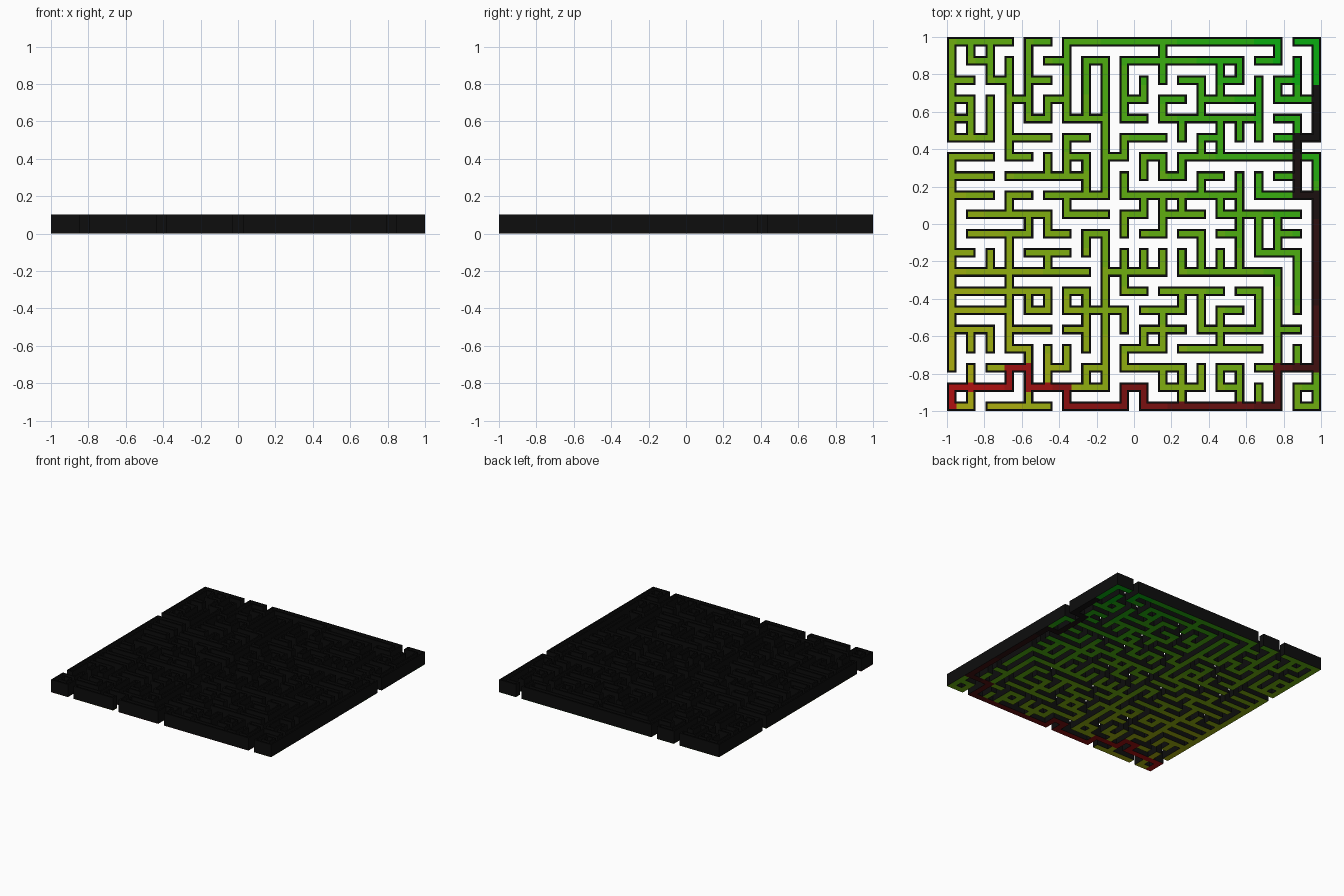
import bpy, bmesh, random

if "Cube" in bpy.data.objects:
    bpy.data.objects.remove(bpy.data.objects["Cube"])

N = 39                 # corridor cells per side (20 junctions + 19 links)
S = 2.0 / N            # cell size
H = 0.103              # wall height
T = 0.011              # wall thickness
random.seed(4)
links = set()          # pairs of neighbouring junctions, counted from back left


def run(i0, j0, i1, j1):
    """Join junctions along a straight line, return its junctions."""
    n = max(abs(i1 - i0), abs(j1 - j0))
    pts = [(i0 + (i1 - i0) * k // n, j0 + (j1 - j0) * k // n) for k in range(n + 1)]
    for a, b in zip(pts, pts[1:]):
        links.add((min(a, b), max(a, b)))


def ring(i, j, w=1, h=1):
    run(i, j, i + w, j)
    run(i, j + h, i + w, j + h)
    run(i, j, i, j + h)
    run(i + w, j, i + w, j + h)


# Outer border, interrupted only by its gaps
GAPS = {"back": (3, 5, 17), "front": (1, 5, 9, 17), "left": (5, 17), "right": (5,)}
closed = set()
for k in range(19):
    for side, a, b in (("back", (k, 0), (k + 1, 0)), ("front", (k, 19), (k + 1, 19)),
                       ("left", (0, k), (0, k + 1)), ("right", (19, k), (19, k + 1))):
        (closed if k in GAPS[side] else links).add((a, b))

# Solution route, front left to back right
TURNS = [(0, 19), (0, 18), (3, 18), (3, 17), (4, 17), (4, 18), (6, 18), (6, 19),
         (9, 19), (9, 18), (10, 18), (10, 19), (17, 19), (17, 17), (19, 17),
         (19, 8), (18, 8), (18, 5), (19, 5), (19, 2)]
route = []
for (a, b), (c, d) in zip(TURNS, TURNS[1:]):
    run(a, b, c, d)
    n = 2 * max(abs(c - a), abs(d - b))
    route += [(2 * a + (c > a) * k - (c < a) * k,
               2 * b + (d > b) * k - (d < b) * k) for k in range(n)]

# Small square rings and longer rings
for i, j in ((1, 0), (0, 3), (0, 4), (14, 1), (17, 2), (13, 5), (6, 6), (11, 8),
             (14, 8), (4, 13), (6, 13), (10, 15), (7, 17), (11, 17), (14, 17),
             (18, 18), (0, 18)):
    ring(i, j)
for i, j, w, h in ((16, 9, 1, 2), (7, 1, 1, 3), (13, 3, 3, 1), (18, 6, 1, 2), (0, 13, 3, 1)):
    ring(i, j, w, h)

# Long straight corridors: across, then front to back
for j, i0, i1 in ((1, 9, 15), (12, 13, 17), (12, 0, 6), (8, 10, 13), (16, 12, 16),
                  (15, 13, 16), (6, 13, 18)):
    run(i0, j, i1, j)
for i, j0, j1 in ((6, 0, 4), (9, 1, 4), (8, 4, 8), (15, 7, 12), (17, 12, 17),
                  (8, 12, 17), (3, 12, 16), (11, 0, 1)):
    run(i, j0, i, j1)

# Remaining junctions: grow a random maze that joins everything up
group = {(i, j): (i, j) for i in range(20) for j in range(20)}


def root(p):
    while group[p] != p:
        p = group[p]
    return p


for a, b in sorted(links):
    group[root(a)] = root(b)
options = [((i, j), q) for i in range(20) for j in range(20)
           for q in ((i + 1, j), (i, j + 1)) if q in group]
random.shuffle(options)
for a, b in options:
    if (a, b) not in closed and root(a) != root(b):
        group[root(a)] = root(b)
        links.add((a, b))

filled = {(2 * i, 2 * j) for i, j in group}
filled |= {(a[0] + b[0], a[1] + b[1]) for a, b in links}


def px(c):
    return -1 + c * S


def py(r):
    return 1 - r * S


def make_object(name, bm, color):
    mat = bpy.data.materials.new(name + "_paint")
    mat.diffuse_color = (*color, 1)
    mat.use_nodes = True
    mat.node_tree.nodes["Principled BSDF"].inputs["Base Color"].default_value = mat.diffuse_color
    me = bpy.data.meshes.new(name)
    bm.to_mesh(me)
    bm.free()
    me.materials.append(mat)
    bpy.context.collection.objects.link(bpy.data.objects.new(name, me))


def floor(name, cells, color):
    bm = bmesh.new()
    for c, r in cells:
        bm.faces.new([bm.verts.new((px(c + u), py(r + v), 0))
                      for u, v in ((0, 1), (1, 1), (1, 0), (0, 0))])
    bmesh.ops.remove_doubles(bm, verts=bm.verts, dist=1e-4)
    make_object(name, bm, color)


def box(bm, x0, x1, y0, y1):
    v = [bm.verts.new((x, y, z)) for z in (0.001, H)
         for x, y in ((x0, y0), (x1, y0), (x1, y1), (x0, y1))]
    bm.faces.new(v[3::-1])
    bm.faces.new(v[4:])
    for k in range(4):
        n = (k + 1) % 4
        bm.faces.new((v[k], v[n], v[n + 4], v[k + 4]))


# Corridor floors: green at the back right, yellow at the front left
BANDS = 10
for b in range(BANDS):
    cells = [p for p in sorted(filled - set(route))
             if int((p[0] + 38 - p[1]) / 77 * BANDS) == b]
    t = (b + 0.5) / BANDS
    floor(f"corridor_floor_{b}", cells, (0.45 * (1 - t) ** 1.7, 0.42, 0.005))

# Route floor fades from red to black
STEPS = 10
for b in range(STEPS):
    part = route[b * len(route) // STEPS:(b + 1) * len(route) // STEPS]
    t = b / (STEPS - 1)
    floor(f"route_floor_{b}", part, (0.42 * (1 - t) ** 2 + 0.006, 0.005, 0.005))

# Thin black walls along every open edge, merged into straight runs
walls = bmesh.new()
for across in (True, False):
    def has(a, line):
        return ((a, line) if across else (line, a)) in filled

    for side in (-1, 1):
        for line in range(N):
            a = 0
            while a < N:
                if not has(a, line) or has(a, line + side):
                    a += 1
                    continue
                start = a
                while a < N and has(a, line) and not has(a, line + side):
                    a += 1
                # reach round inner corners
                lo = start - (T / S if has(start - 1, line) else 0)
                hi = a + (T / S if has(a, line) else 0)
                e0 = line if side < 0 else line + 1 - T / S
                e1 = e0 + T / S
                if across:
                    box(walls, px(lo), px(hi), py(e1), py(e0))
                else:
                    box(walls, px(e0), px(e1), py(hi), py(lo))
make_object("maze_walls", walls, (0.004, 0.004, 0.004))
